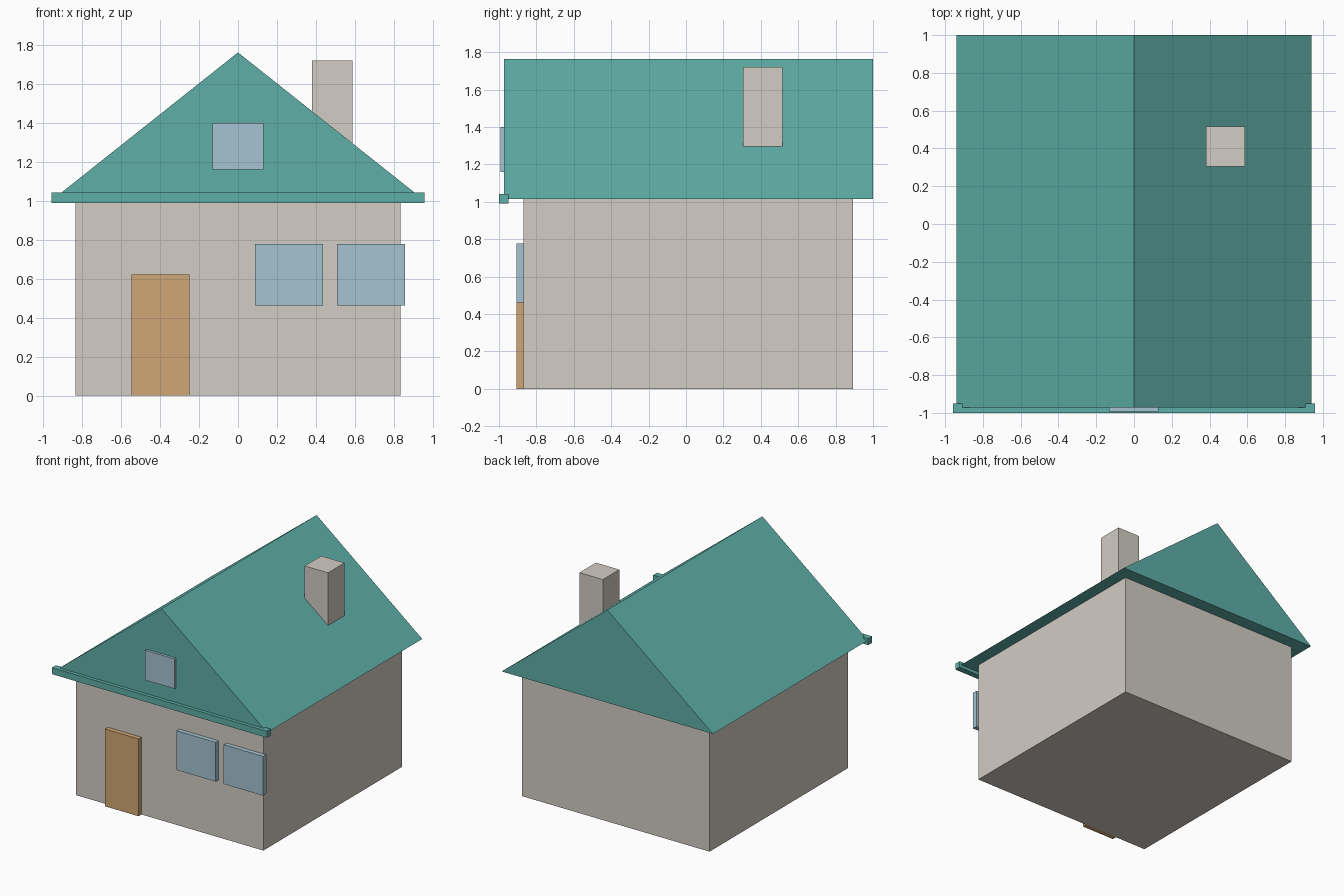
import bpy, bmesh

if "Cube" in bpy.data.objects:
    bpy.data.objects.remove(bpy.data.objects["Cube"])


def material(name, rgb):
    # sRGB 0-255 to linear diffuse colour
    lin = [((c / 255 + 0.055) / 1.055) ** 2.4 for c in rgb]
    m = bpy.data.materials.new(name)
    m.diffuse_color = (*lin, 1)
    m.use_nodes = True
    m.node_tree.nodes["Principled BSDF"].inputs["Base Color"].default_value = m.diffuse_color
    return m


STONE = material("warm_grey_wall", (210, 204, 196))
TEAL = material("teal_roof", (94, 175, 167))
WOOD = material("tan_door", (209, 167, 117))
GLASS = material("pale_blue_window", (165, 195, 209))


def prism(name, profile, y0, y1, mat):
    """Extrude an XZ profile (anticlockwise seen from the front) from y0 to y1."""
    bm = bmesh.new()
    face = bm.faces.new([bm.verts.new((x, y0, z)) for x, z in profile])
    ext = bmesh.ops.extrude_face_region(bm, geom=[face], use_keep_orig=True)
    verts = [g for g in ext["geom"] if isinstance(g, bmesh.types.BMVert)]
    bmesh.ops.translate(bm, verts=verts, vec=(0, y1 - y0, 0))
    bmesh.ops.recalc_face_normals(bm, faces=bm.faces)
    mesh = bpy.data.meshes.new(name)
    bm.to_mesh(mesh)
    bm.free()
    mesh.materials.append(mat)
    obj = bpy.data.objects.new(name, mesh)
    bpy.context.collection.objects.link(obj)
    return obj


def box(name, x0, x1, y0, y1, z0, z1, mat):
    return prism(name, [(x0, z0), (x1, z0), (x1, z1), (x0, z1)], y0, y1, mat)


# House body and gabled roof
box("walls", -0.835, 0.835, -0.87, 0.893, 0, 1.016, STONE)
prism("roof", [(-0.94, 1.016), (0.94, 1.016), (0, 1.762)], -0.972, 1.0, TEAL)

# Trim beam along the front eave
box("front_trim", -0.957, 0.957, -1.0, -0.95, 0.99, 1.042, TEAL)

# Chimney rising through the right roof slope
box("chimney", 0.38, 0.588, 0.305, 0.515, 1.2, 1.72, STONE)

# Door and windows standing proud of the front
box("door", -0.548, -0.25, -0.907, -0.865, 0, 0.622, WOOD)
for i, x in enumerate((0.087, 0.508)):
    box(f"front_window_{i + 1}", x, x + 0.35, -0.907, -0.865, 0.462, 0.778, GLASS)
box("attic_window", -0.132, 0.13, -0.993, -0.965, 1.16, 1.40, GLASS)
